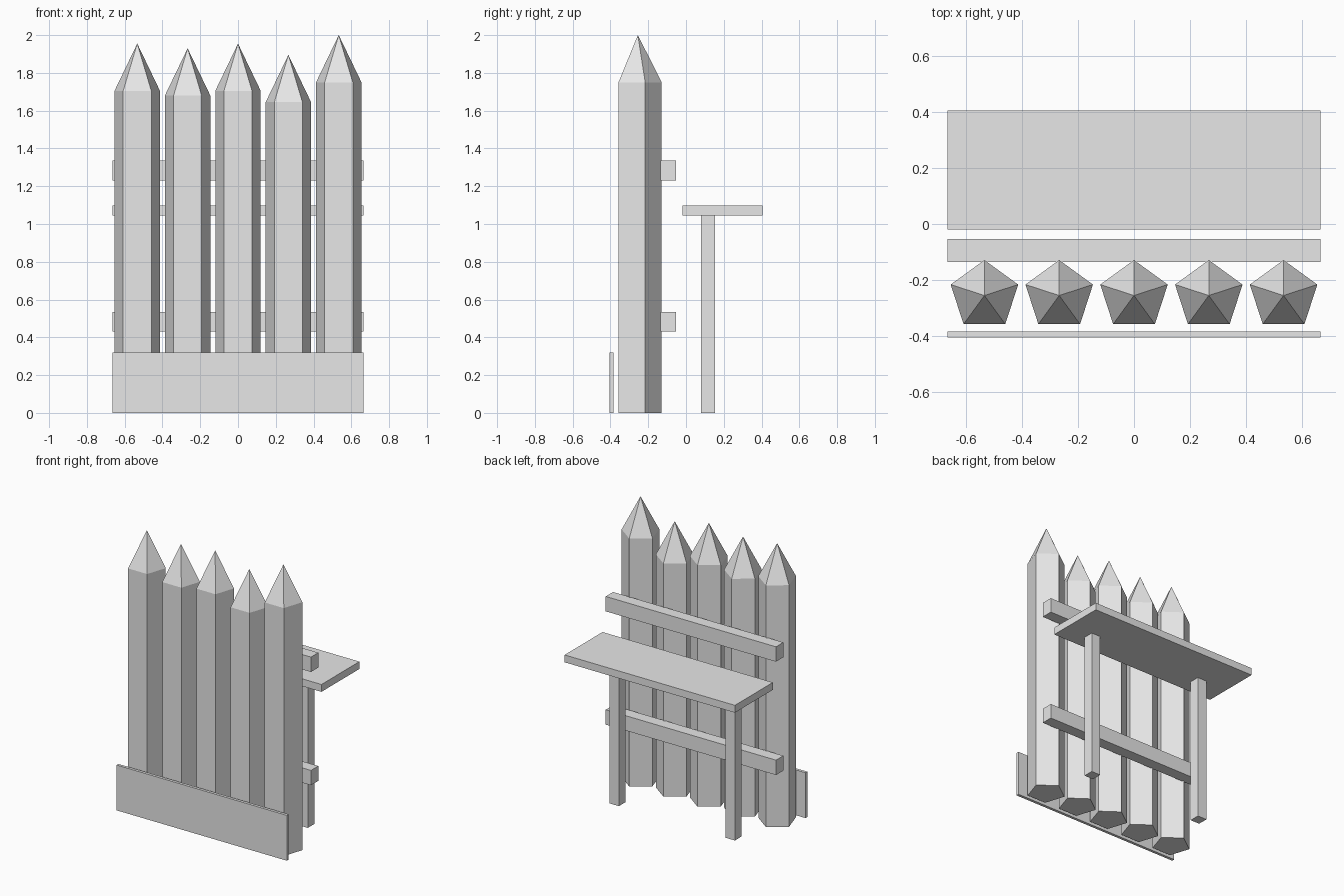
import bpy, bmesh
from math import sin, cos, pi

cube = bpy.data.objects.get("Cube")
if cube:
    bpy.data.objects.remove(cube, do_unlink=True)

# One plain grey for everything
grey = bpy.data.materials.new("plain_grey")
grey.use_nodes = True
colour = (0.8, 0.8, 0.8, 1)
grey.diffuse_color = colour
grey.node_tree.nodes["Principled BSDF"].inputs["Base Color"].default_value = colour


def finish(name, bm):
    bmesh.ops.recalc_face_normals(bm, faces=bm.faces)
    mesh = bpy.data.meshes.new(name)
    bm.to_mesh(mesh)
    bm.free()
    mesh.materials.append(grey)
    bpy.context.collection.objects.link(bpy.data.objects.new(name, mesh))


def box(name, x, y, z):
    """Box spanning the given (low, high) range on each axis."""
    bm = bmesh.new()
    bmesh.ops.create_cube(bm, size=1)
    for v in bm.verts:
        v.co = [r[0] if c < 0 else r[1] for c, r in zip(v.co, (x, y, z))]
    finish(name, bm)


def stake(name, x, tip, radius=0.1265, y=-0.255, point=0.25):
    """Five-sided post, flat side to the front, with a pyramid point."""
    bm = bmesh.new()
    rings = []
    for z in (0, tip - point):
        rings.append([bm.verts.new((x + radius * sin(2 * pi * i / 5),
                                    y + radius * cos(2 * pi * i / 5), z))
                      for i in range(5)])
    low, high = rings
    apex = bm.verts.new((x, y, tip))
    bm.faces.new(low)
    for i in range(5):
        j = (i + 1) % 5
        bm.faces.new((low[i], low[j], high[j], high[i]))
        bm.faces.new((high[i], high[j], apex))
    finish(name, bm)


# Palisade stakes
for i, tip in enumerate((1.955, 1.93, 1.955, 1.895, 2.0)):
    stake(f"stake_{i + 1}", (i - 2) * 0.2667, tip)

# Full-width boards
span = (-0.665, 0.665)
box("front_base_board", span, (-0.404, -0.384), (0, 0.32))
box("lower_rail", span, (-0.136, -0.054), (0.43, 0.535))
box("upper_rail", span, (-0.136, -0.054), (1.23, 1.335))
box("platform", span, (-0.019, 0.404), (1.045, 1.097))

# Platform legs
for side, x in (("right", -0.453), ("left", 0.453)):
    box(f"{side}_platform_leg", (x - 0.036, x + 0.036), (0.08, 0.153), (0, 1.045))
